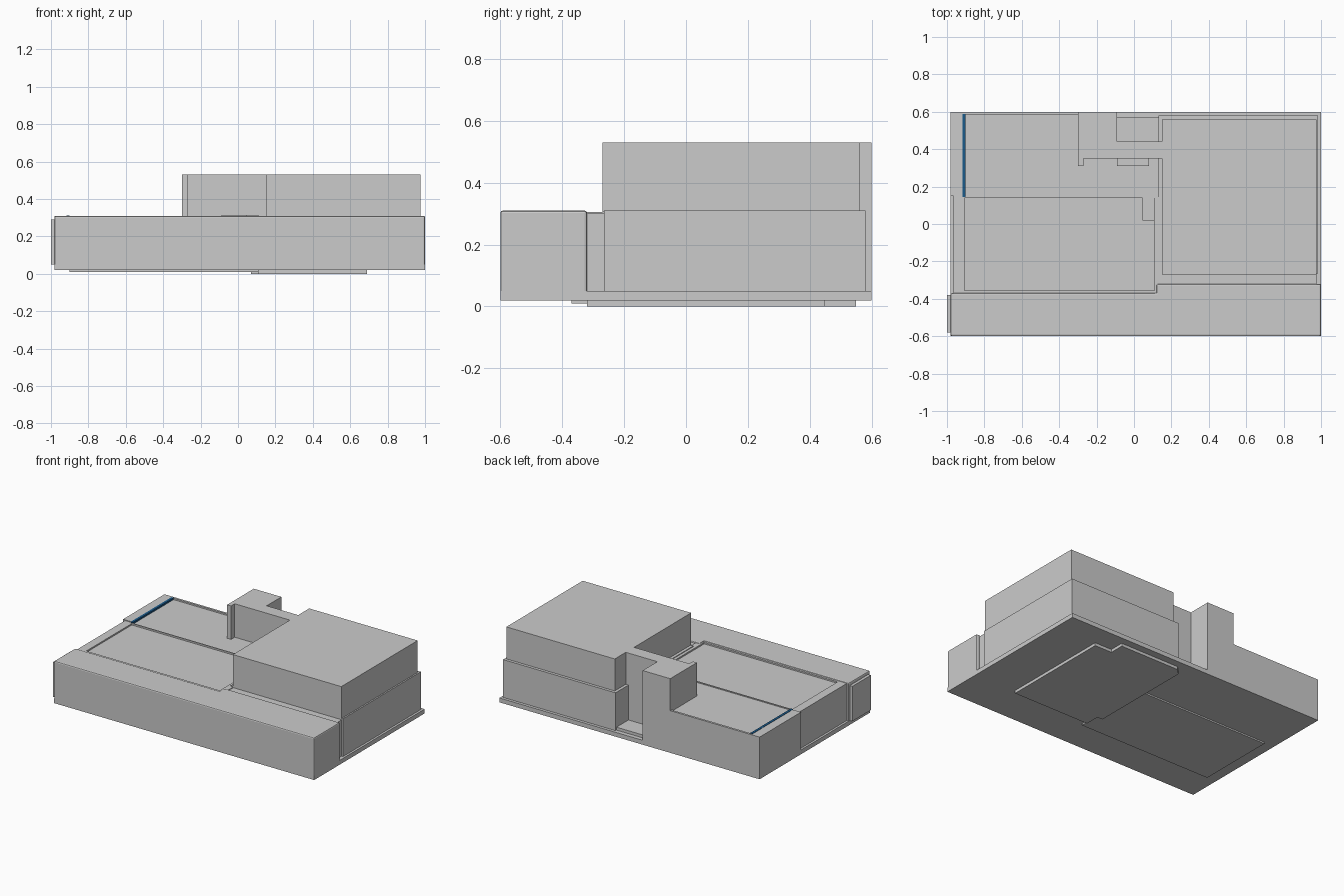
import bpy, bmesh


def finish(name, bm, bevel=0.0):
    mesh = bpy.data.meshes.new(name)
    bm.to_mesh(mesh)
    bm.free()
    ob = bpy.data.objects.new(name, mesh)
    bpy.context.collection.objects.link(ob)
    if bevel:
        mod = ob.modifiers.new("edge_bevel", 'BEVEL')
        mod.width = bevel
        mod.segments = 2
    return ob


def prism(name, outline, z0, z1, bevel=0.0):
    """Extrude a plan outline from z0 up to z1."""
    bm = bmesh.new()
    face = bm.faces.new([bm.verts.new((x, y, z0)) for x, y in outline])
    top = bmesh.ops.extrude_face_region(bm, geom=[face])["geom"]
    for v in top:
        if isinstance(v, bmesh.types.BMVert):
            v.co.z = z1
    bmesh.ops.recalc_face_normals(bm, faces=bm.faces)
    return finish(name, bm, bevel)


def box(name, x, y, z, bevel=0.0):
    return prism(name, [(x[0], y[0]), (x[1], y[0]), (x[1], y[1]), (x[0], y[1])],
                 z[0], z[1], bevel)


# Floor slab and the foundation pads below it
box("floor_slab", (-0.98, 1.0), (-0.6, 0.6), (0.02, 0.05))
box("left_foundation", (-0.9, 0.11), (-0.37, 0.18), (0.01, 0.021))
prism("right_foundation", [(0.07, -0.22), (0.11, -0.22), (0.11, -0.32), (0.69, -0.32),
                           (0.69, 0.45), (0.56, 0.45), (0.56, 0.55), (0.11, 0.55),
                           (0.07, 0.51)], 0.0, 0.021)

# Long front wing, stepped back where the taller block stands
prism("front_wing", [(-0.98, -0.6), (1.0, -0.6), (1.0, -0.32), (0.12, -0.32),
                     (0.12, -0.37), (-0.98, -0.37)], 0.025, 0.31, 0.008)
box("wing_window", (-1.0, -0.975), (-0.58, -0.38), (0.05, 0.29))

# Middle of the house, with a shallow parapet around its roof
box("middle_block", (-0.905, 0.13), (-0.37, 0.145), (0.05, 0.295))
box("middle_side_wall", (-0.965, -0.905), (-0.37, 0.15), (0.05, 0.305))
box("middle_front_parapet", (-0.91, 0.12), (-0.37, -0.355), (0.29, 0.305))
box("middle_right_parapet", (0.11, 0.15), (-0.355, 0.145), (0.29, 0.305))
box("middle_back_parapet", (-0.91, 0.12), (0.138, 0.146), (0.29, 0.306))
box("roof_vent", (0.045, 0.11), (0.02, 0.145), (0.29, 0.314))

# Rear left wing
prism("rear_wing", [(-0.905, 0.145), (0.13, 0.145), (0.13, 0.44), (-0.09, 0.44),
                    (-0.09, 0.59), (-0.905, 0.59)], 0.05, 0.30)
box("rear_wing_side", (-0.98, -0.91), (0.15, 0.6), (0.05, 0.31))
box("rear_wing_wall", (-0.98, -0.09), (0.585, 0.6), (0.05, 0.31))
strip = box("blue_roof_strip", (-0.917, -0.9), (0.145, 0.588), (0.295, 0.312))
blue = bpy.data.materials.new("blue")
blue.diffuse_color = (0.01, 0.10, 0.25, 1.0)
strip.data.materials.append(blue)

# Stair tower and its link to the upper floor
prism("stair_tower", [(-0.28, 0.35), (0.16, 0.35), (0.16, 0.44), (-0.09, 0.44),
                      (-0.09, 0.6), (-0.28, 0.6)], 0.29, 0.53)
box("tower_fin", (-0.3, -0.27), (0.31, 0.6), (0.30, 0.53))
box("link_sill", (-0.09, 0.08), (0.31, 0.35), (0.295, 0.312))
box("entrance_step", (-0.09, 0.13), (0.44, 0.57), (0.05, 0.07))

# Tall block on the right: recessed joint, lower floor and upper floor
box("recessed_joint", (0.12, 0.975), (-0.325, -0.255), (0.05, 0.30))
box("lower_floor", (0.13, 0.985), (-0.265, 0.58), (0.05, 0.31))
box("upper_floor", (0.15, 0.975), (-0.27, 0.56), (0.305, 0.53))
